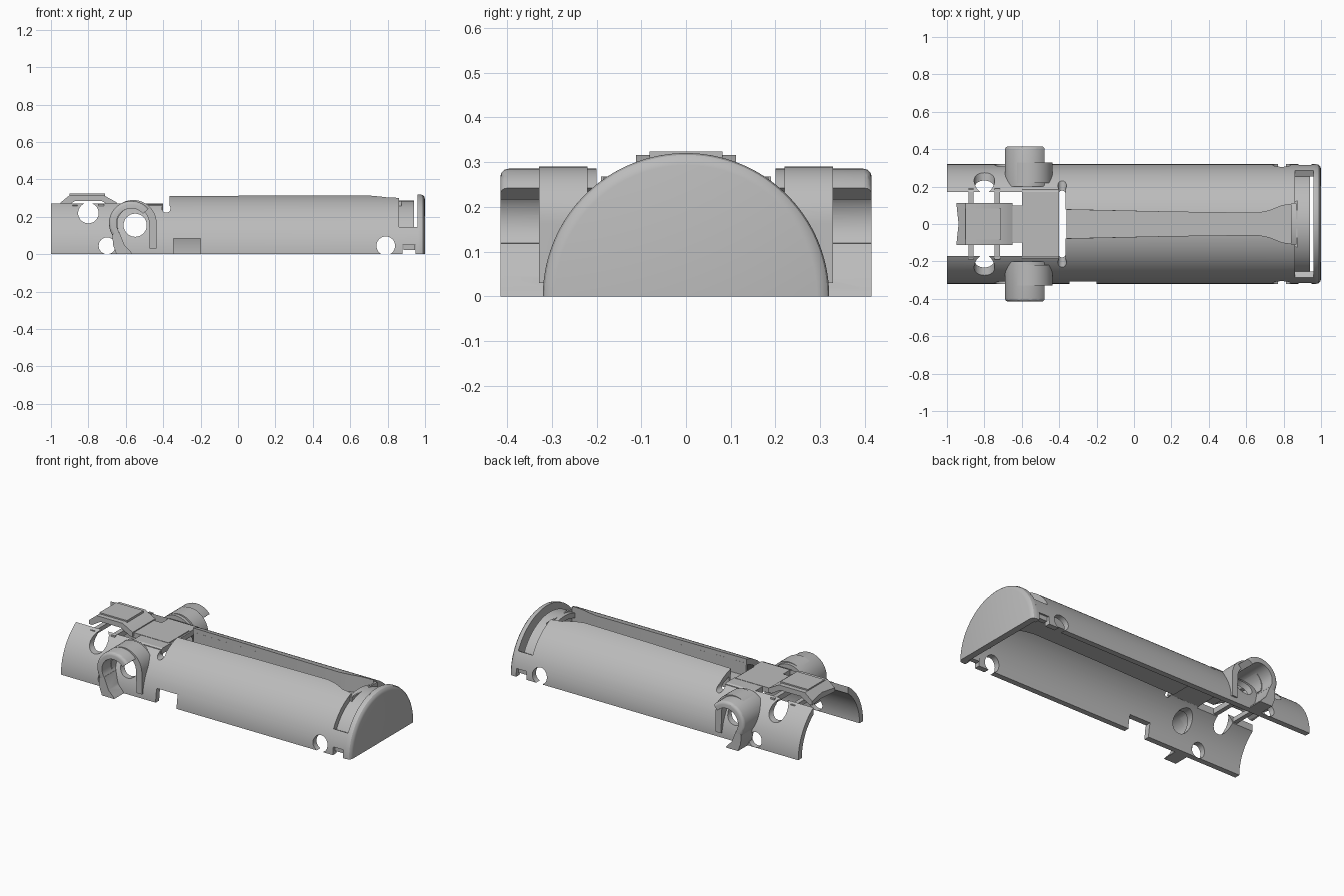
import bpy, bmesh, math

if "Cube" in bpy.data.objects:
    bpy.data.objects.remove(bpy.data.objects["Cube"])

grey = bpy.data.materials.new("plain_grey")
grey.diffuse_color = (0.5, 0.5, 0.5, 1)
grey.use_nodes = True
grey.node_tree.nodes["Principled BSDF"].inputs["Base Color"].default_value = grey.diffuse_color


def finish(name, bm):
    bmesh.ops.remove_doubles(bm, verts=bm.verts, dist=1e-5)
    bmesh.ops.recalc_face_normals(bm, faces=bm.faces)
    me = bpy.data.meshes.new(name)
    bm.to_mesh(me)
    bm.free()
    me.materials.append(grey)
    ob = bpy.data.objects.new(name, me)
    bpy.context.collection.objects.link(ob)
    return ob


def prism(name, pts, axis, a, b, round_outer=None):
    """Extrude a 2D outline along an axis from a to b."""
    place = {"y": lambda p, t: (p[0], t, p[1]), "z": lambda p, t: (p[0], p[1], t)}[axis]
    bm = bmesh.new()
    lo = [bm.verts.new(place(p, a)) for p in pts]
    hi = [bm.verts.new(place(p, b)) for p in pts]
    n = len(pts)
    bm.faces.new(lo)
    bm.faces.new(hi)
    for i in range(n):
        j = (i + 1) % n
        bm.faces.new((lo[i], lo[j], hi[j], hi[i]))
    if round_outer:  # soften the first edges of the far rim
        rim = [e for e in bm.edges if e.verts[0] in hi[:round_outer] and e.verts[1] in hi[:round_outer]]
        bmesh.ops.recalc_face_normals(bm, faces=bm.faces)
        bmesh.ops.bevel(bm, geom=rim, offset=0.018, segments=3, profile=0.5, affect='EDGES')
    return finish(name, bm)


def box(name, x0, x1, y0, y1, z0, z1):
    return prism(name, [(x0, y0), (x1, y0), (x1, y1), (x0, y1)], "z", z0, z1)


def revolve(name, prof, a0=0, a1=180, seg=64):
    """Sweep a closed (x, radius) profile around the x axis."""
    bm = bmesh.new()
    rings = []
    for i in range(seg + 1):
        a = math.radians(a0 + (a1 - a0) * i / seg)
        rings.append([bm.verts.new((x, r * math.cos(a), r * math.sin(a))) for x, r in prof])
    n = len(prof)
    for p, q in zip(rings, rings[1:]):
        for k in range(n):
            m = (k + 1) % n
            if prof[k][1] == 0 and prof[m][1] == 0:
                continue
            if prof[k][1] == 0:
                bm.faces.new((p[k], p[m], q[m]))
            elif prof[m][1] == 0:
                bm.faces.new((p[k], p[m], q[k]))
            else:
                bm.faces.new((p[k], p[m], q[m], q[k]))
    bm.faces.new(rings[0])
    bm.faces.new(rings[-1])
    return finish(name, bm)


def arc(cx, cz, r, a0, a1, n=24):
    return [(cx + r * math.cos(math.radians(a0 + (a1 - a0) * i / n)),
             cz + r * math.sin(math.radians(a0 + (a1 - a0) * i / n))) for i in range(n + 1)]


def bore(x, z, r, n=32):
    return prism("cutter", arc(x, z, r, 0, 360 - 360 / n, n - 1), "y", -0.6, 0.6)


def cut(ob, cutters):
    bpy.context.view_layer.objects.active = ob
    for c in cutters:
        m = ob.modifiers.new("cut", 'BOOLEAN')
        m.operation, m.solver, m.object = 'DIFFERENCE', 'EXACT', c
        bpy.ops.object.modifier_apply(modifier=m.name)
        bpy.data.objects.remove(c)


def plan(extra, x0, x1):
    half = [(x0, 0.077 + extra), (0.2, 0.064 + extra), (0.66, 0.058 + extra),
            (0.72, 0.07 + extra), (0.79, 0.098 + extra), (x1, 0.11 + extra)]
    return half + [(x, -y) for x, y in reversed(half)]


# Half-tube shell with all its openings
shell = revolve("shell", [(-1, 0.285), (0.965, 0.285), (0.965, 0.32), (-1, 0.32)], seg=96)
cut(shell, [
    box("cutter", -1.1, -0.6, -0.17, 0.17, 0.1, 0.5),           # open end of the top
    box("cutter", -0.61, -0.4, -0.3, 0.3, 0.27, 0.5),           # flat deck seat
    box("cutter", -0.4, -0.365, -0.3, 0.3, 0.245, 0.5),         # cross slot
    bore(-0.384, 0.245, 0.023),
    bore(-0.8, 0.22, 0.055),
    bore(-0.7, 0.045, 0.045),
    bore(0.79, 0.045, 0.05),
    bore(-0.55, 0.155, 0.062),
    box("cutter", -0.345, -0.2, -0.5, 0, -0.1, 0.085),          # front notch
    box("cutter", 0.88, 0.95, -0.5, 0.5, -0.1, 0.05),
    prism("cutter", plan(0, -0.37, 0.87), "z", 0.2, 0.5),       # long channel
    revolve("cutter", [(0.86, 0.24), (0.96, 0.24), (0.96, 0.4), (0.86, 0.4)], 27, 153),
])

# Channel lining set into the top
lining = prism("channel_lining", plan(0.015, -0.362, 0.875), "z", 0.19, 0.285)
cut(lining, [prism("cutter", plan(0, -0.4, 0.865), "z", 0.205, 0.5)])

# Rounded end wall and the recessed band beside it
revolve("end_cap", [(0.96, 0), (0.96, 0.32), (0.975, 0.32), (0.988, 0.316),
                    (0.996, 0.307), (1, 0.293), (1, 0)])
revolve("recessed_band", [(0.84, 0.255), (0.94, 0.255), (0.94, 0.286), (0.84, 0.286)], 24, 156)

# Deck behind the button
box("deck", -0.6, -0.4, -0.185, 0.185, 0.235, 0.265)
box("deck_panel", -0.66, -0.41, -0.1, 0.1, 0.24, 0.272)

# Push button bridge with raised pad and cross bars
button = prism("button", [(-0.95, 0.275), (-0.9, 0.316), (-0.72, 0.316), (-0.65, 0.278), (-0.65, 0.25),
                          (-0.67, 0.25), (-0.73, 0.285), (-0.87, 0.285), (-0.93, 0.25), (-0.95, 0.25)],
               "y", -0.112, 0.112)
cut(button, [prism("cutter", [(-1, -0.13), (-0.952, -0.13), (-0.938, 0), (-0.952, 0.13), (-1, 0.13)],
                   "z", 0.1, 0.5)])
box("button_pad", -0.9, -0.71, -0.082, 0.082, 0.31, 0.324)
for x in (-0.885, -0.745):
    box("button_bar", x, x + 0.028, -0.19, 0.19, 0.235, 0.262 if x < -0.8 else 0.268)

# Side hoods, collars and lower lips
CX, CZ = -0.57, 0.165
hood_line = arc(CX, CZ, 0.12, 40, 215) + arc(CX, CZ, 0.08, 215, 40)
collar_line = ([(-0.435, 0.03)] + arc(CX + 0.01, CZ, 0.125, 0, 200) + arc(CX + 0.01, CZ, 0.085, 200, 0)
               + [(-0.472, 0.03)])
lip_line = [(-0.672, 0.105), (-0.668, 0.05), (-0.65, 0), (-0.565, 0), (-0.575, 0.015),
            (-0.605, 0.045), (-0.635, 0.118)]
parts = []
for s, side in ((-1, "front"), (1, "back")):
    for name, line, a, b, rim in (("hood", hood_line, 0.2, 0.415, 25),
                                  ("collar", collar_line, 0.22, 0.328, None),
                                  ("lip", lip_line, 0.28, 0.415, None)):
        ob = prism(side + "_" + name, line, "y", s * a, s * b, rim)
        cut(ob, [revolve("cutter", [(-0.9, 0), (-0.3, 0), (-0.3, 0.3), (-0.9, 0.3)], -20, 200)])

# Small tabs by the end cap
for s, side in ((-1, "front"), (1, "back")):
    y0, y1 = sorted((s * 0.275, s * 0.305))
    box(side + "_tab", 0.885, 0.945, y0, y1, 0.022, 0.06)

# Smooth round surfaces, keep hard edges
for ob in bpy.context.scene.objects:
    bpy.ops.object.select_all(action='DESELECT')
    ob.select_set(True)
    bpy.context.view_layer.objects.active = ob
    bpy.ops.object.shade_smooth_by_angle(angle=math.radians(30))
